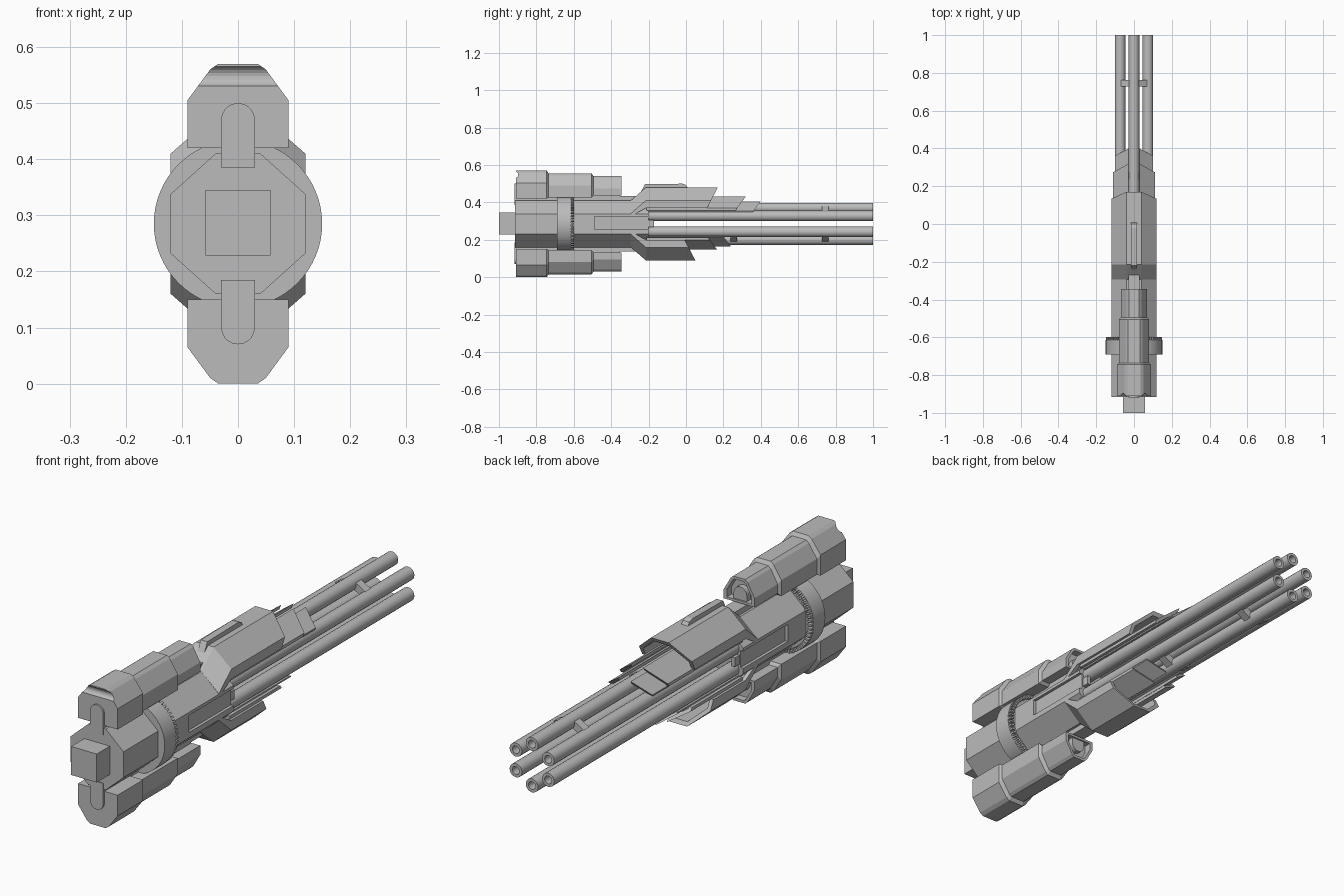
import bpy, bmesh, math
from mathutils import Matrix

if "Cube" in bpy.data.objects:
    bpy.data.objects.remove(bpy.data.objects["Cube"], do_unlink=True)

CZ = 0.285  # height of the long axis

steel = bpy.data.materials.new("grey_steel")
steel.use_nodes = True
steel.diffuse_color = (0.5, 0.5, 0.5, 1)
steel.node_tree.nodes["Principled BSDF"].inputs["Base Color"].default_value = (0.5, 0.5, 0.5, 1)


def finish(name, bm, smooth=False):
    bmesh.ops.recalc_face_normals(bm, faces=bm.faces)
    mesh = bpy.data.meshes.new(name)
    bm.to_mesh(mesh)
    bm.free()
    mesh.materials.append(steel)
    if smooth:
        mesh.polygons.foreach_set("use_smooth", [True] * len(mesh.polygons))
        mesh.set_sharp_from_angle(angle=math.radians(35))
    obj = bpy.data.objects.new(name, mesh)
    bpy.context.scene.collection.objects.link(obj)
    return obj


def loft(name, sections, smooth=False):
    """Skin closed rings of (x, y, z) points and cap both ends."""
    bm = bmesh.new()
    rings = [[bm.verts.new(p) for p in ring] for ring in sections]
    for a, b in zip(rings, rings[1:]):
        for i in range(len(a)):
            j = (i + 1) % len(a)
            bm.faces.new((a[i], a[j], b[j], b[i]))
    bm.faces.new(rings[0])
    bm.faces.new(rings[-1])
    return finish(name, bm, smooth)


def at(profile, y, side=1, slope=0, ref=0):
    """Place an (x, height above axis) profile at y; slope leans it by height."""
    return [(x, y + slope * (h - ref), CZ + side * h) for x, h in profile]


def both(half):
    return half + [(-x, h) for x, h in reversed(half)]


def box(name, x, y0, y1, z0, z1):
    ring = [(-x, z0 - CZ), (x, z0 - CZ), (x, z1 - CZ), (-x, z1 - CZ)]
    return loft(name, [at(ring, y0), at(ring, y1)])


def circle(r, n, cx=0, ch=0):
    return [(cx + r * math.cos(i * math.tau / n), ch + r * math.sin(i * math.tau / n))
            for i in range(n)]


def cut(obj, cutter):
    mod = obj.modifiers.new("cut", 'BOOLEAN')
    mod.operation = 'DIFFERENCE'
    mod.solver = 'EXACT'
    mod.object = cutter
    cutter.hide_render = True
    cutter.hide_set(True)


# Main octagonal body with a long recess in each flank
octagon = both([(0.04, -0.125), (0.12, -0.053), (0.12, 0.053), (0.04, 0.125)])
body = loft("body", [at(octagon, -0.915), at(octagon, -0.2)])
for sx, label in ((1, "left"), (-1, "right")):
    recess = box(label + "_recess_cutter", 0.03, -0.49, -0.1, 0.255, 0.325)
    recess.location.x = sx * 0.138
    cut(body, recess)
box("rear_stub", 0.058, -1.0, -0.91, 0.228, 0.345)

# Drive ring with a row of teeth
ring = circle(0.15, 64)
loft("drive_ring", [at(ring, -0.69), at(ring, -0.615)], True)
inner = circle(0.132, 64)
loft("drive_ring_lip", [at(inner, -0.62), at(inner, -0.608)], True)
bm = bmesh.new()
for i in range(56):
    m = (Matrix.Translation((0, -0.61, CZ)) @ Matrix.Rotation(i * math.tau / 56, 4, 'Y')
         @ Matrix.Translation((0.141, 0, 0)) @ Matrix.Diagonal((0.016, 0.022, 0.008, 1)))
    bmesh.ops.create_cube(bm, size=1, matrix=m)
finish("ring_teeth", bm)


# Stepped pods above and below
def pod_profile(w, top, low):
    return both([(w, low), (w, top - 0.065), (w * 0.55, top - 0.01), (w * 0.39, top)])


def inset(profile, f, mid):
    return [(x * f, mid + (h - mid) * f) for x, h in profile]


for side, label in ((1, "upper"), (-1, "lower")):
    big, mid, small = [pod_profile(*p) for p in
                       ((0.09, 0.285, 0.135), (0.08, 0.27, 0.14), (0.07, 0.255, 0.152))]
    rim = inset(small, 0.8, 0.2)
    pod = loft(label + "_pod", [
        at(big, -0.91, side), at(big, -0.745, side), at(mid, -0.735, side),
        at(mid, -0.505, side), at(small, -0.495, side), at(small, -0.345, side),
        at(rim, -0.345, side), at(rim, -0.375, side)])
    if side == 1:
        groove = loft("groove_cutter", [[(x, -0.915 + u, 0.548 + v) for u, v in circle(0.018, 20)]
                                        for x in (-0.2, 0.2)])
        cut(pod, groove)
    # Round-topped fin joining the pod to the body
    arch = [(0.03 * math.cos(a * math.pi / 10), 0.185 + 0.03 * math.sin(a * math.pi / 10))
            for a in range(11)]
    fin = [(0.03, 0.1)] + arch + [(-0.03, 0.1)]
    loft(label + "_fin", [at(fin, -0.918, side), at(fin, -0.352, side)])
    rail = [(0.03, 0.1), (0.03, 0.148), (-0.03, 0.148), (-0.03, 0.1)]
    loft(label + "_rail", [at(rail, -0.4, side), at(rail, -0.25, side)])


# Armoured shroud: open channel, ramped at the back, raked at the front
def channel(shift, low):
    t = 0.016
    outer = [(0.12, low), (0.12, 0.055 + shift), (0.04, 0.125 + shift)]
    inside = [(0.12 - t, low), (0.12 - t, 0.048 + shift), (0.035, 0.125 - t + shift)]
    return both(outer) + [(-x, h) for x, h in inside] + inside[::-1]


def shroud(name, side, end):
    loft(name, [at(channel(0.0, 0.04), -0.295, side),
                at(channel(0.07, 0.085), -0.215, side),
                at(channel(0.07, 0.085), end, side, 0.52, 0.195)])


shroud("upper_shroud", 1, 0.17)
shroud("lower_shroud", -1, 0.05)


# Layered heat plates beneath the shroud, one strip per flank
def plates(name, side, w, low, edge, top, end):
    t = 0.014
    strip = [(w, low), (w, edge), (0.028, top), (0.028, top - t), (w - t, edge - t * 0.5),
             (w - t, low)]
    for sx, label in ((1, "left_"), (-1, "right_")):
        s = [(sx * x, h) for x, h in strip]
        loft(label + name, [at(s, -0.21, side), at(s, end, side, 0.75, top)])


plates("upper_middle_plate", 1, 0.11, 0.072, 0.085, 0.146, 0.32)
plates("upper_inner_plate", 1, 0.1, 0.064, 0.07, 0.121, 0.4)
plates("lower_middle_plate", -1, 0.11, 0.072, 0.085, 0.136, 0.165)
plates("lower_inner_plate", -1, 0.1, 0.064, 0.07, 0.121, 0.24)

# Sight ridge on top of the shroud
ridge = [(-0.26, 0.42), (-0.22, 0.497), (-0.02, 0.5), (0.0, 0.493), (0.015, 0.47)]
loft("top_ridge", [[(x, y, z) for y, z in ridge] for x in (-0.015, 0.015)])

# Six hollow barrels in a ring
R = 0.085
for i in range(6):
    a = math.radians(30 + 60 * i)
    c = (R * math.cos(a), R * math.sin(a))
    tube = circle(0.028, 20, *c)
    bore = circle(0.016, 20, *c)
    loft("barrel_%d" % (i + 1), [at(tube, -0.21), at(tube, 1.0), at(bore, 1.0), at(bore, 0.9)], True)

# Clamps linking neighbouring barrels
bm = bmesh.new()
for y in (-0.185, 0.255, 0.745):
    for deg in (60, 120, 240, 300):
        m = (Matrix.Translation((0, y, CZ)) @ Matrix.Rotation(-math.radians(deg), 4, 'Y')
             @ Matrix.Translation((0.08, 0, 0)) @ Matrix.Diagonal((0.03, 0.035, 0.06, 1)))
        bmesh.ops.create_cube(bm, size=1, matrix=m)
finish("barrel_clamps", bm)
for sx, label in ((1, "left"), (-1, "right")):
    stop = box(label + "_barrel_stop", 0.008, -0.21, -0.17, 0.268, 0.305)
    stop.location.x = sx * 0.095
